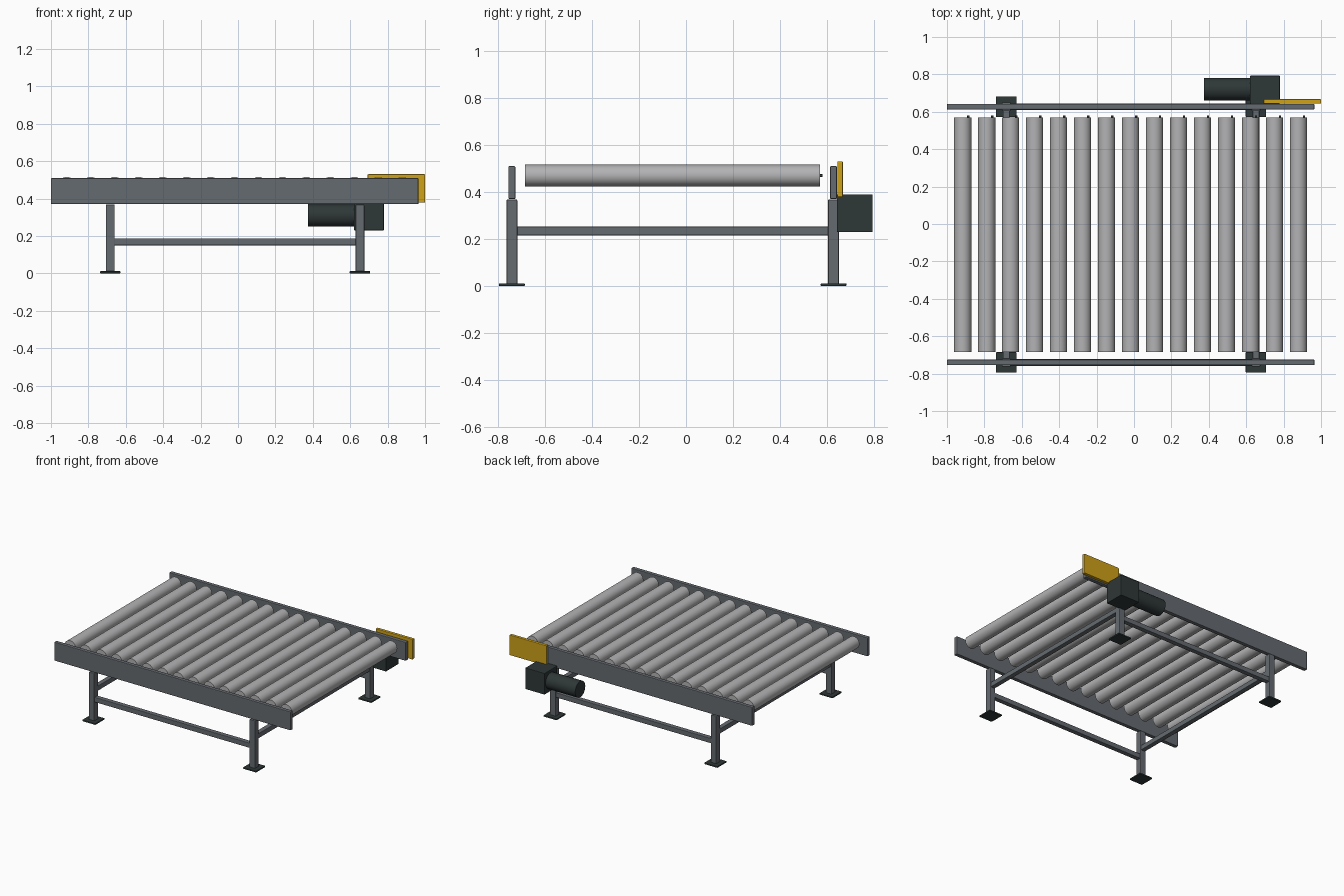
import bpy
import math

cube = bpy.data.objects.get("Cube")
if cube:
    bpy.data.objects.remove(cube, do_unlink=True)


def make_material(name, colour):
    mat = bpy.data.materials.new(name)
    mat.use_nodes = True
    mat.diffuse_color = (*colour, 1)
    mat.node_tree.nodes["Principled BSDF"].inputs["Base Color"].default_value = (*colour, 1)
    return mat


FRAME = make_material("frame grey", (0.13, 0.145, 0.16))
STEEL = make_material("roller steel", (0.45, 0.45, 0.46))
DARK = make_material("motor dark green grey", (0.028, 0.038, 0.038))
YELLOW = make_material("guard yellow", (0.62, 0.36, 0.01))


def box(name, low, high, mat, bevel=0.004, segments=2):
    """Bevelled box between two opposite corners."""
    centre = [(a + b) / 2 for a, b in zip(low, high)]
    bpy.ops.mesh.primitive_cube_add(size=1, location=centre)
    obj = bpy.context.object
    obj.name = name
    obj.scale = [b - a for a, b in zip(low, high)]
    bpy.ops.object.transform_apply(location=False, rotation=False, scale=True)
    mod = obj.modifiers.new("soft edges", "BEVEL")
    mod.width = bevel
    mod.segments = segments
    obj.data.materials.append(mat)
    return obj


def rod(name, centre, radius, length, axis, mat, sides=32):
    """Cylinder lying along x or y."""
    turn = (0, math.pi / 2, 0) if axis == "x" else (math.pi / 2, 0, 0)
    bpy.ops.mesh.primitive_cylinder_add(vertices=sides, radius=radius, depth=length,
                                        location=centre, rotation=turn)
    obj = bpy.context.object
    obj.name = name
    obj.data.materials.append(mat)
    bpy.ops.object.shade_smooth_by_angle(angle=math.radians(40))
    return obj


SIDES = {"front": -0.74, "back": 0.627}
ENDS = {"right": -0.683, "left": 0.652}

# Side rails, lengthwise braces, legs and feet
for side, y in SIDES.items():
    box(f"{side}_rail", (-1, y - 0.015, 0.37), (0.965, y + 0.015, 0.51), FRAME, 0.005)
    box(f"{side}_brace", (ENDS["right"], y - 0.018, 0.15),
        (ENDS["left"], y + 0.018, 0.187), FRAME)
    for end, x in ENDS.items():
        box(f"{side}_{end}_leg", (x - 0.023, y - 0.023, 0.004),
            (x + 0.023, y + 0.023, 0.368), FRAME)
        box(f"{side}_{end}_foot", (x - 0.055, y - 0.055, 0),
            (x + 0.055, y + 0.055, 0.012), DARK, 0.004)

# Crosswise braces between the leg pairs
for end, x in ENDS.items():
    box(f"{end}_cross_brace", (x - 0.018, SIDES["front"], 0.216),
        (x + 0.018, SIDES["back"], 0.253), FRAME)

# Rollers, each with a small drive pin on the back end
for i in range(15):
    x = -0.916 + i * 0.1282
    rod(f"roller_{i + 1}", (x, -0.057, 0.47), 0.046, 1.253, "y", STEEL)
    rod(f"roller_pin_{i + 1}", (x + 0.03, 0.569, 0.47), 0.006, 0.022, "y", DARK, 12)

# Drive unit and its guard
box("gearbox", (0.62, 0.642, 0.23), (0.78, 0.793, 0.39), DARK, 0.003)
rod("motor", (0.5, 0.721, 0.31), 0.06, 0.252, "x", DARK)
box("drive_guard", (0.693, 0.643, 0.378), (1, 0.667, 0.53), YELLOW, 0.004)
